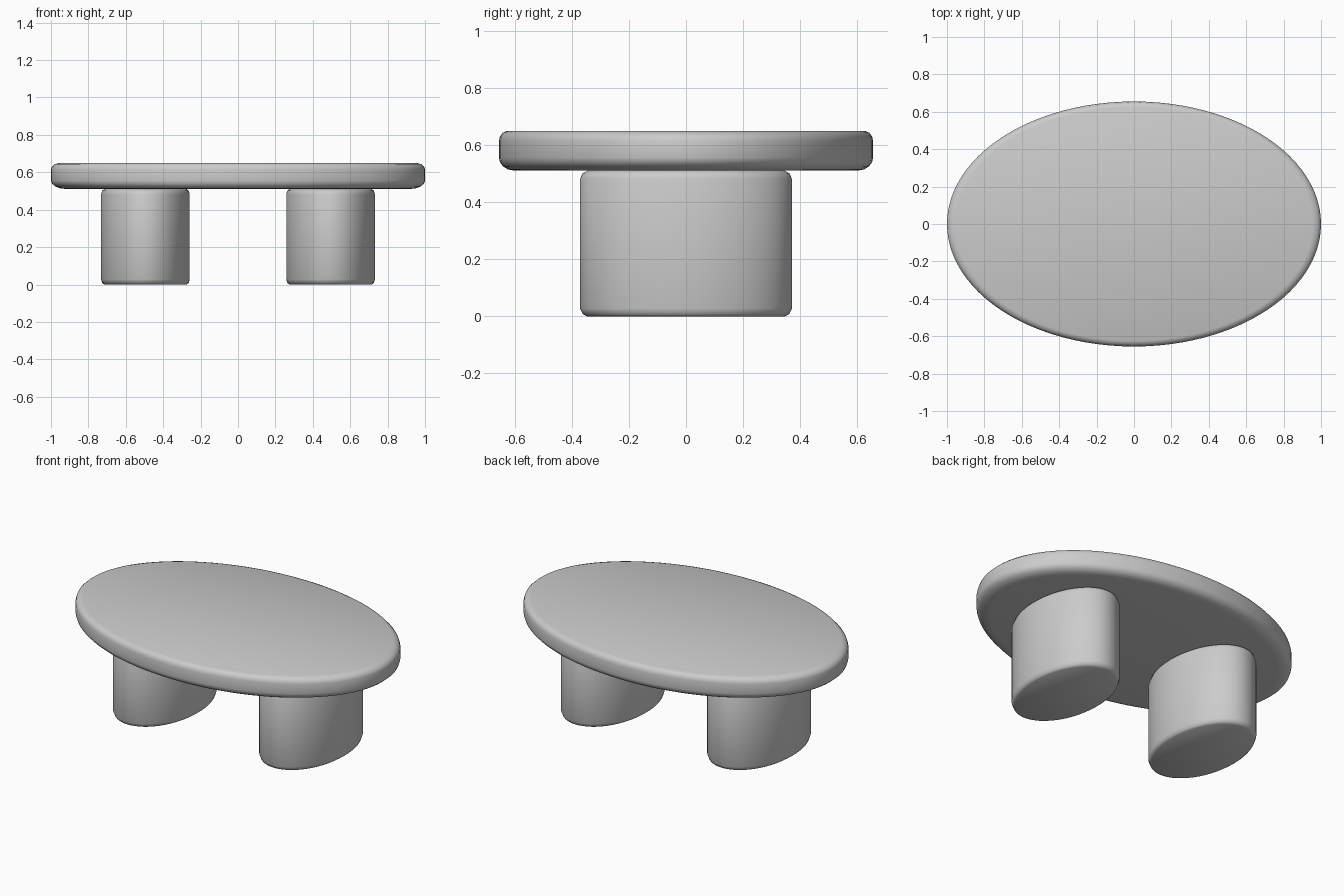
import bpy, bmesh
from math import cos, sin, pi

if "Cube" in bpy.data.objects:
    bpy.data.objects.remove(bpy.data.objects["Cube"])

SEGMENTS = 96


def elliptical_solid(name, cx, rx, ry, profile):
    """Loft scaled ellipse rings through (radius fraction, z) and cap both ends."""
    bm = bmesh.new()
    angles = [2 * pi * i / SEGMENTS for i in range(SEGMENTS)]
    rings = [[bm.verts.new((cx + rx * f * cos(a), ry * f * sin(a), z)) for a in angles]
             for f, z in profile]
    for low, high in zip(rings, rings[1:]):
        for i in range(SEGMENTS):
            j = (i + 1) % SEGMENTS
            bm.faces.new((low[i], low[j], high[j], high[i]))
    bm.faces.new(rings[0][::-1])
    bm.faces.new(rings[-1])
    for face in bm.faces:
        face.smooth = True
    mesh = bpy.data.meshes.new(name)
    bm.to_mesh(mesh)
    bm.free()
    obj = bpy.data.objects.new(name, mesh)
    bpy.context.collection.objects.link(obj)
    return obj


# Oval top with a softly rounded rim, broader underneath
elliptical_solid("table_top", 0, 1.0, 0.655, [
    (0.91, 0.51), (0.95, 0.514), (0.978, 0.525), (0.995, 0.54), (1.0, 0.555),
    (1.0, 0.615), (0.995, 0.63), (0.98, 0.643), (0.955, 0.65)])

# Two oval pedestal legs with small eased edges
for side, name in ((-1, "left_leg"), (1, "right_leg")):
    elliptical_solid(name, side * 0.495, 0.237, 0.371, [
        (0.93, 0.0), (0.975, 0.008), (1.0, 0.028),
        (1.0, 0.482), (0.975, 0.502), (0.93, 0.51)])
